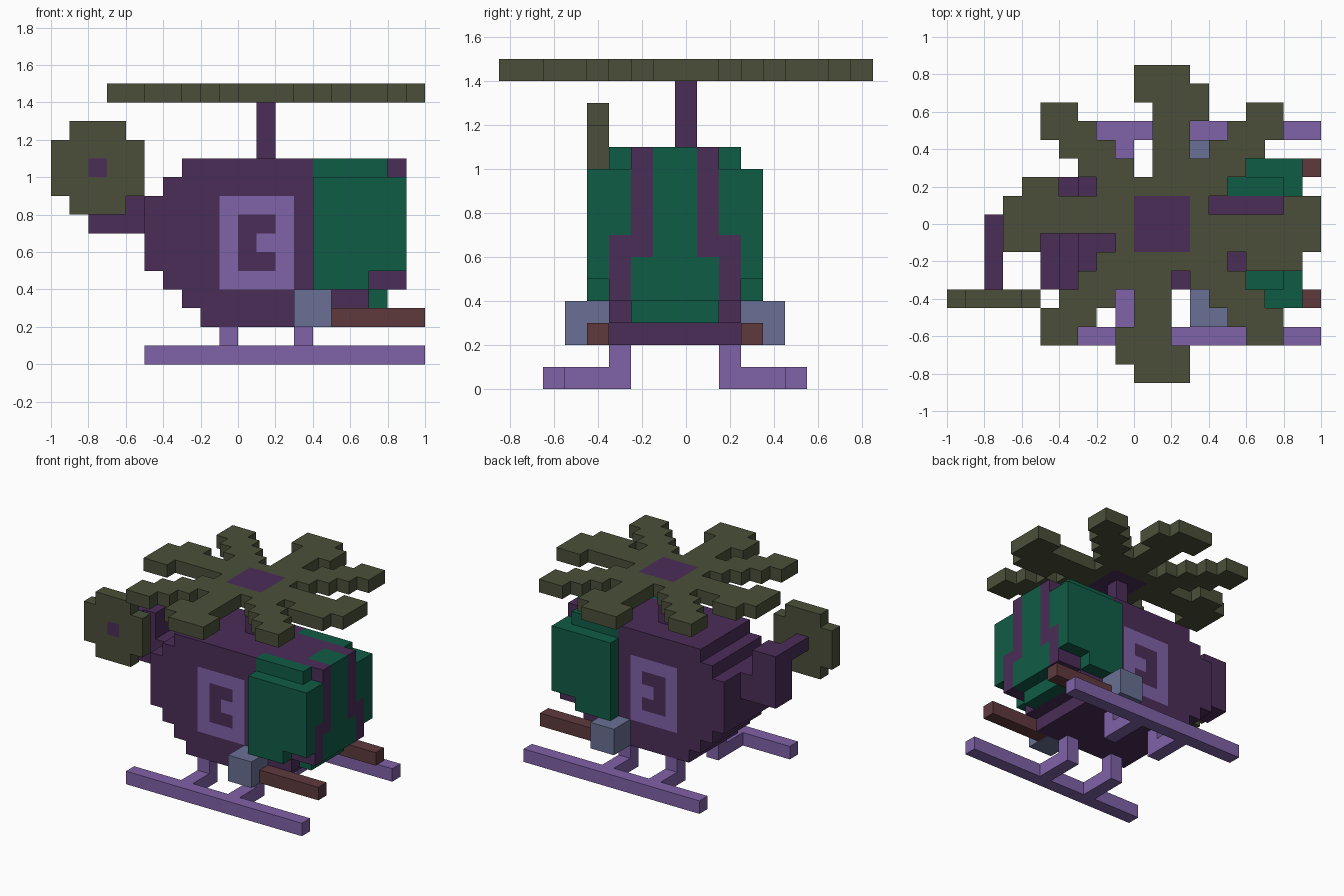
import bpy
import bmesh
from mathutils import Vector

if "Cube" in bpy.data.objects:
    bpy.data.objects.remove(bpy.data.objects["Cube"], do_unlink=True)

UNIT = 0.1  # edge of one block
COLOURS = {
    "hull purple": (0.070, 0.026, 0.098),
    "rotor olive": (0.069, 0.078, 0.041),
    "glass green": (0.005, 0.107, 0.061),
    "trim lavender": (0.216, 0.122, 0.392),
    "mount grey": (0.141, 0.162, 0.296),
    "gun brown": (0.114, 0.042, 0.048),
}
PURPLE, OLIVE, GREEN, LAVENDER, GREY, BROWN = range(len(COLOURS))

materials = []
for label, rgb in COLOURS.items():
    mat = bpy.data.materials.new(label)
    mat.use_nodes = True
    mat.diffuse_color = (*rgb, 1)
    shader = mat.node_tree.nodes["Principled BSDF"]
    shader.inputs["Base Color"].default_value = (*rgb, 1)
    shader.inputs["Roughness"].default_value = 0.9
    materials.append(mat)


def fill(cells, colour, xs, ys, zs, mirror=False):
    """Fill a box of blocks; later fills repaint earlier ones."""
    for x in range(*xs):
        for y in range(*ys):
            for z in range(*zs):
                cells[x, y, z] = colour
                if mirror:
                    cells[x, -1 - y, z] = colour


def build(name, cells):
    """Make one mesh from the outer faces of the blocks."""
    bm = bmesh.new()
    verts = {}

    def vert(p):
        if p not in verts:
            verts[p] = bm.verts.new((p[0] * UNIT, (p[1] - 0.5) * UNIT, p[2] * UNIT))
        return verts[p]

    for cell, colour in cells.items():
        for axis in range(3):
            u, v = (axis + 1) % 3, (axis + 2) % 3
            for side in (0, 1):
                neighbour = list(cell)
                neighbour[axis] += 2 * side - 1
                if tuple(neighbour) in cells:
                    continue
                loop = []
                for du, dv in ((0, 0), (1, 0), (1, 1), (0, 1)):
                    p = list(cell)
                    p[axis] += side
                    p[u] += du
                    p[v] += dv
                    loop.append(vert(tuple(p)))
                face = bm.faces.new(loop if side else loop[::-1])
                face.material_index = colour
    # Merge flat areas of one colour
    bmesh.ops.dissolve_limit(bm, angle_limit=0.01, verts=bm.verts[:],
                             edges=bm.edges[:], delimit={'MATERIAL'})
    mesh = bpy.data.meshes.new(name)
    bm.to_mesh(mesh)
    bm.free()
    for mat in materials:
        mesh.materials.append(mat)
    obj = bpy.data.objects.new(name, mesh)
    bpy.context.collection.objects.link(obj)
    return obj


# Cabin: stepped hull, one layer at a time (back end, front end, bottom, top)
cabin = {}
for back, front, low, high in ((-2, 6, 2, 3), (-3, 7, 3, 4), (-4, 9, 4, 5),
                               (-5, 9, 5, 9), (-4, 9, 9, 10), (-3, 4, 10, 11)):
    fill(cabin, PURPLE, (back, front), (-3, 3), (low, high))
fill(cabin, PURPLE, (4, 9), (-2, 2), (10, 11))

# Windscreen and nose glass
fill(cabin, GREEN, (7, 9), (-1, 1), (4, 11))
fill(cabin, GREEN, (8, 9), (-2, 2), (4, 6))
fill(cabin, GREEN, (7, 8), (-2, 2), (3, 4))

# Bulging side windows
fill(cabin, GREEN, (4, 9), (3, 4), (5, 10), mirror=True)
fill(cabin, GREEN, (4, 7), (3, 4), (4, 5), mirror=True)
fill(cabin, GREEN, (4, 8), (2, 3), (10, 11), mirror=True)
fill(cabin, GREEN, (8, 9), (2, 3), (7, 10), mirror=True)

# Side doors with a dark pane and a handle
fill(cabin, LAVENDER, (-1, 3), (2, 3), (4, 9), mirror=True)
fill(cabin, PURPLE, (0, 2), (2, 3), (5, 8), mirror=True)
fill(cabin, LAVENDER, (1, 2), (2, 3), (6, 7), mirror=True)
build("cabin", cabin)

# Tail boom with fin and axle
tail = {}
fill(tail, PURPLE, (-6, -5), (-1, 1), (7, 9))
fill(tail, PURPLE, (-8, -6), (-1, 1), (7, 11))
fill(tail, PURPLE, (-8, -7), (-3, 1), (10, 11))
build("tail_boom", tail)

# Tail rotor disc with a coloured hub
disc = {}
fill(disc, OLIVE, (-10, -5), (-4, -3), (9, 12))
fill(disc, OLIVE, (-9, -6), (-4, -3), (8, 13))
fill(disc, PURPLE, (-8, -7), (-4, -3), (10, 11))
build("tail_rotor", disc)

# Main rotor: half the rows, the rest by a half turn about the mast
rotor = {}
rows = (
    ((-7, 10),),
    ((-7, 4), (8, 10)),
    ((-6, -4), (-2, 5)),
    ((-3, 0), (1, 6)),
    ((-4, -1), (1, 3), (4, 7)),
    ((-5, -2), (1, 3), (5, 8)),
    ((-5, -3), (1, 4), (6, 8)),
    ((0, 4),),
    ((0, 3),),
)
for y, spans in enumerate(rows):
    for a, b in spans:
        fill(rotor, OLIVE, (a, b), (y, y + 1), (14, 15))
        fill(rotor, OLIVE, (3 - b, 3 - a), (-y, 1 - y), (14, 15))
fill(rotor, OLIVE, (6, 7), (-2, -1), (14, 15))
fill(rotor, PURPLE, (0, 3), (-1, 2), (14, 15))
build("main_rotor", rotor)

mast = {}
fill(mast, PURPLE, (1, 2), (0, 1), (11, 14))
build("rotor_mast", mast)

# Paired parts: landing skids with struts, gun mounts and barrels
for side, sign in (("left", 1), ("right", -1)):
    def span(a, b):
        return (a, b) if sign > 0 else (-b, -a)

    skid = {}
    fill(skid, LAVENDER, (-5, 10), span(5, 6), (0, 1))
    for x in (-1, 3):
        fill(skid, LAVENDER, (x, x + 1), span(2, 5), (0, 1))
        fill(skid, LAVENDER, (x, x + 1), span(2, 3), (1, 2))
    build(side + "_skid", skid)

    mount = {}
    fill(mount, GREY, (3, 5), span(3, 5), (2, 4))
    build(side + "_gun_mount", mount)

    barrel = {}
    fill(barrel, BROWN, (5, 10), span(3, 4), (2, 3))
    build(side + "_gun_barrel", barrel)
